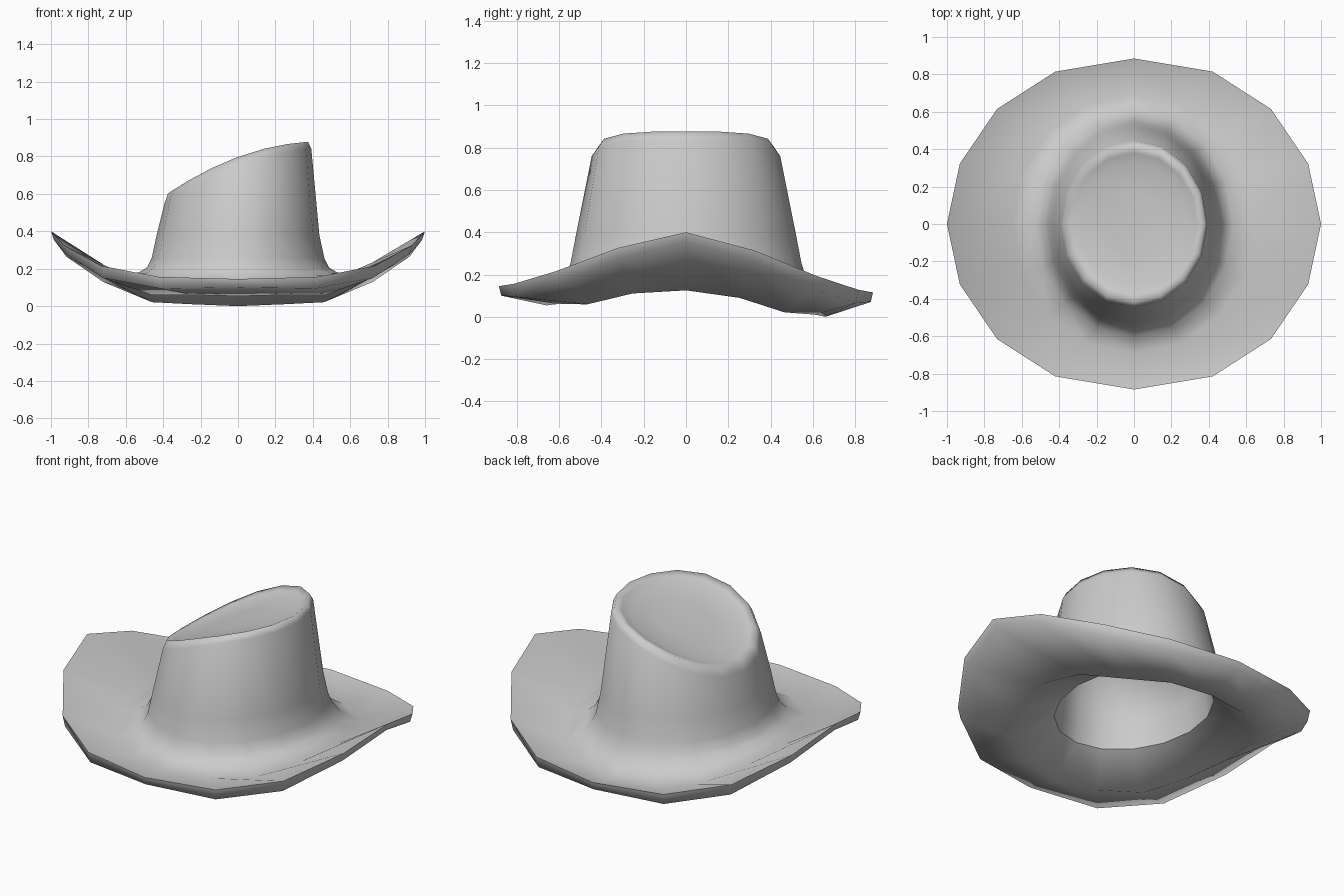
import bpy, bmesh, math

cube = bpy.data.objects.get("Cube")
if cube:
    bpy.data.objects.remove(cube, do_unlink=True)

SIDES = 16


def make_material(name, color):
    mat = bpy.data.materials.new(name)
    mat.use_nodes = True
    mat.diffuse_color = color
    mat.node_tree.nodes["Principled BSDF"].inputs["Base Color"].default_value = color
    return mat


def power(v, p):
    return math.copysign(abs(v) ** p, v)


def curled(heights, tilt=0.0):
    """Height from the sides (first value) to front and back (last value)."""
    def height(i, x):
        k = i % 8
        return heights[min(k, 8 - k)] - tilt * math.sin(i * math.tau / SIDES)
    return height


def slanted(drop):
    """Height of the slanting crown top, lowered by drop."""
    def height(i, x):
        c = x / 0.38
        return 0.80 + 0.14 * c - 0.06 * c * c - drop
    return height


def level(z):
    return lambda i, x: z


def add_ring(bm, rx, ry, height, px=1.0, py=1.0):
    ring = []
    for i in range(SIDES):
        a = i * math.tau / SIDES
        x = rx * power(math.cos(a), px)
        y = ry * power(math.sin(a), py)
        ring.append(bm.verts.new((x, y, height(i, x))))
    return ring


def build_shell(name, rings, sharp, mat):
    """Skin the rings in order and close both ends with a fan."""
    bm = bmesh.new()
    loops = [add_ring(bm, *r) for r in rings]
    for a, b in zip(loops, loops[1:]):
        for i in range(SIDES):
            j = (i + 1) % SIDES
            bm.faces.new((a[i], a[j], b[j], b[i]))
    for loop in (loops[0], loops[-1]):
        mid = bm.verts.new((0, 0, sum(v.co.z for v in loop) / SIDES))
        for i in range(SIDES):
            bm.faces.new((loop[i], loop[(i + 1) % SIDES], mid))
    bmesh.ops.recalc_face_normals(bm, faces=bm.faces)
    for f in bm.faces:
        f.smooth = True
    for n in sharp:
        for i in range(SIDES):
            bm.edges.get((loops[n][i], loops[n][(i + 1) % SIDES])).smooth = False
    mesh = bpy.data.meshes.new(name)
    bm.to_mesh(mesh)
    bm.free()
    mesh.materials.append(mat)
    obj = bpy.data.objects.new(name, mesh)
    bpy.context.collection.objects.link(obj)
    return obj


felt = make_material("grey felt", (0.6, 0.6, 0.6, 1))

# Shallow dished top, rounded rim and flared crown wall
crown = [
    (0.15, 0.17, slanted(0.045)),
    (0.29, 0.33, slanted(0.037)),
    (0.34, 0.38, slanted(0.018)),
    (0.375, 0.42, slanted(0.002)),
    (0.392, 0.446, slanted(0.04)),
    (0.435, 0.522, level(0.38)),
    (0.462, 0.546, level(0.255)),
    (0.488, 0.562, level(0.205)),
]
# Curled brim, from the crown foot over the lip and back underneath
brim = [
    (0.53, 0.60, curled((0.18, 0.172, 0.155, 0.145, 0.14), 0.01)),
    (0.65, 0.69, curled((0.178, 0.155, 0.105, 0.093, 0.09), 0.022)),
    (1.0, 0.885, curled((0.40, 0.32, 0.205, 0.142, 0.13), 0.015), 0.9, 1.05),
    (0.985, 0.874, curled((0.355, 0.27, 0.14, 0.08, 0.085), 0.015), 0.9, 1.05),
    (0.65, 0.66, curled((0.125, 0.10, 0.04, 0.035, 0.027), 0.027)),
]
# Hollow inside of the crown
lining = [
    (0.395, 0.485, level(0.21)),
    (0.377, 0.465, level(0.38)),
    (0.335, 0.39, slanted(0.10)),
    (0.15, 0.17, slanted(0.10)),
]
lip = len(crown) + 2
opening = len(crown) + len(brim)
build_shell("hat", crown + brim + lining, (lip, opening), felt)
